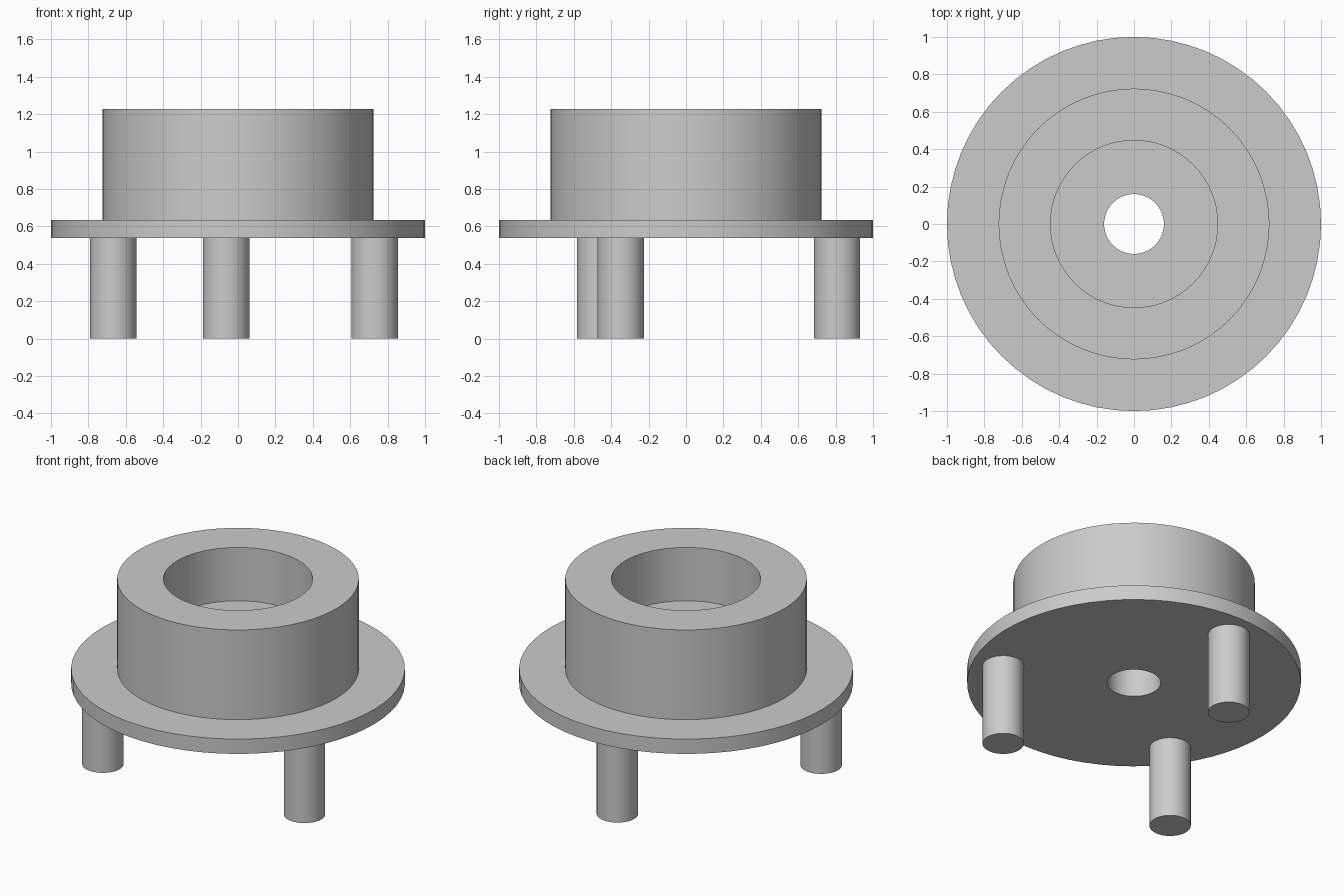
import bpy
import bmesh
from math import radians, sin, cos, tau

cube = bpy.data.objects.get("Cube")
if cube:
    bpy.data.objects.remove(cube)

# Single grey finish
grey = bpy.data.materials.new("plain_grey")
grey.use_nodes = True
colour = (0.6, 0.6, 0.6, 1)
grey.diffuse_color = colour
grey.node_tree.nodes["Principled BSDF"].inputs["Base Color"].default_value = colour


def lathe(name, profile, segments, closed, location=(0, 0, 0)):
    """Revolve (radius, height) points about z; closed profiles give a ring."""
    bm = bmesh.new()
    rings = []
    for r, z in profile:
        rings.append([bm.verts.new((r * cos(tau * i / segments),
                                    r * sin(tau * i / segments), z))
                      for i in range(segments)])
    pairs = list(zip(rings, rings[1:]))
    if closed:
        pairs.append((rings[-1], rings[0]))
    else:
        bm.faces.new(rings[0])
        bm.faces.new(rings[-1])
    for a, b in pairs:
        for i in range(segments):
            j = (i + 1) % segments
            bm.faces.new((a[i], a[j], b[j], b[i]))
    bmesh.ops.recalc_face_normals(bm, faces=bm.faces)
    mesh = bpy.data.meshes.new(name)
    bm.to_mesh(mesh)
    bm.free()
    mesh.materials.append(grey)
    obj = bpy.data.objects.new(name, mesh)
    obj.location = location
    bpy.context.collection.objects.link(obj)
    bpy.ops.object.select_all(action='DESELECT')
    obj.select_set(True)
    bpy.context.view_layer.objects.active = obj
    bpy.ops.object.shade_smooth_by_angle(angle=radians(30))
    return obj


# Flanged housing with a counterbore and a narrower through hole
UNDERSIDE, FLANGE_TOP, FLOOR, TOP = 0.537, 0.635, 0.875, 1.228
BORE, COUNTERBORE, COLLAR, FLANGE = 0.16, 0.447, 0.724, 1.0
lathe("flanged_housing", [
    (BORE, UNDERSIDE), (FLANGE, UNDERSIDE), (FLANGE, FLANGE_TOP),
    (COLLAR, FLANGE_TOP), (COLLAR, TOP), (COUNTERBORE, TOP),
    (COUNTERBORE, FLOOR), (BORE, FLOOR)], 64, True)

# Three round legs, evenly spaced under the flange
LEG_CIRCLE, LEG_RADIUS = 0.81, 0.124
for name, angle in (("back_leg", 94.5), ("front_right_leg", 214.5),
                    ("front_left_leg", 334.5)):
    a = radians(angle)
    lathe(name, [(LEG_RADIUS, 0), (LEG_RADIUS, UNDERSIDE)], 48, False,
          (LEG_CIRCLE * cos(a), LEG_CIRCLE * sin(a), 0))
